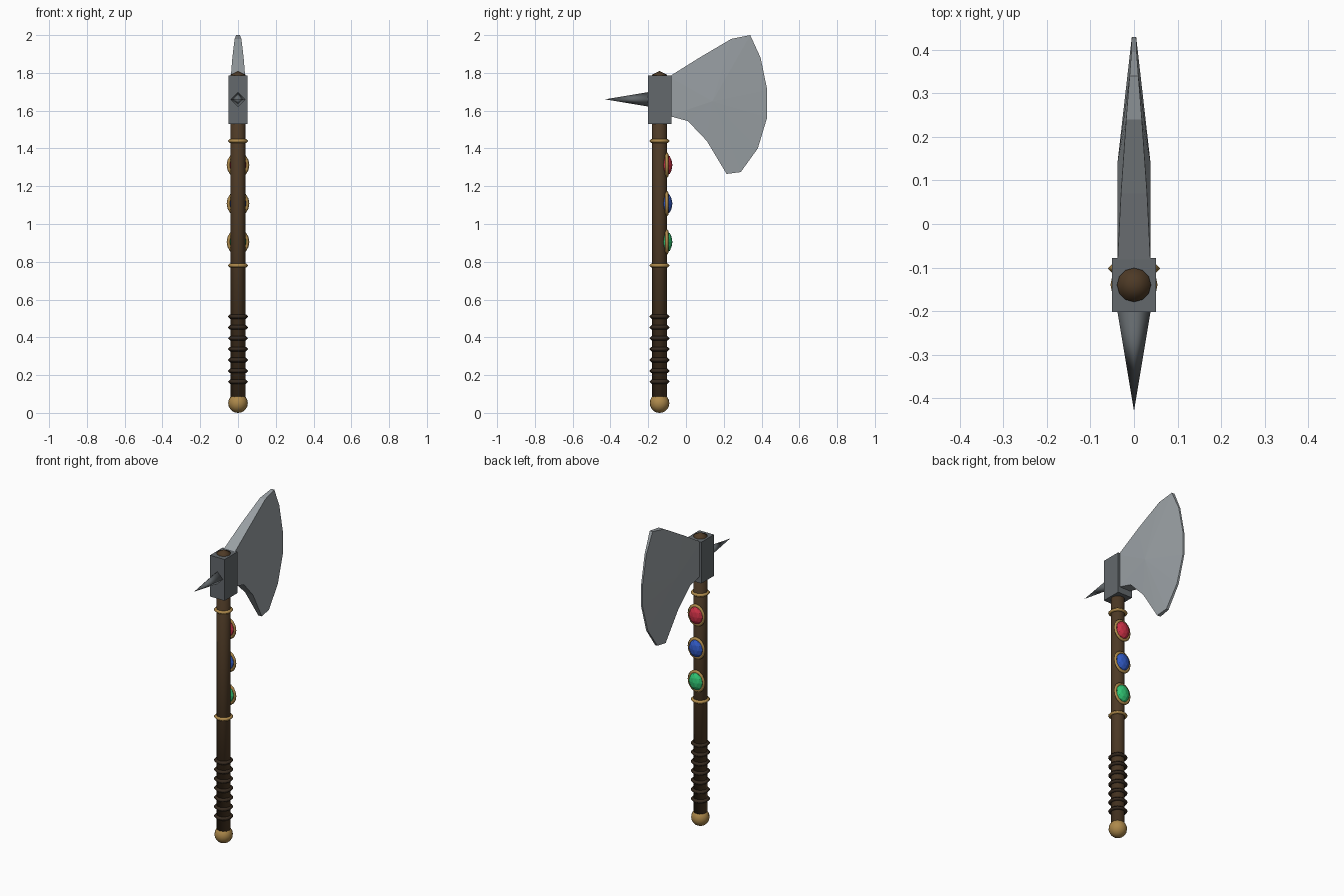
import bpy, bmesh, math

cube = bpy.data.objects.get("Cube")
if cube:
    bpy.data.objects.remove(cube, do_unlink=True)

SHAFT_Y = -0.14


def material(name, rgb):
    m = bpy.data.materials.new(name)
    m.use_nodes = True
    color = (*rgb, 1.0)
    m.diffuse_color = color
    m.node_tree.nodes["Principled BSDF"].inputs["Base Color"].default_value = color
    return m


wood = material("dark_wood", (0.075, 0.042, 0.019))
leather = material("leather", (0.035, 0.022, 0.013))
gold = material("gold", (0.42, 0.25, 0.07))
iron = material("dark_iron", (0.125, 0.14, 0.15))
steel = material("blade_steel", (0.32, 0.35, 0.37))
ruby = material("red_gem", (0.6, 0.03, 0.06))
sapphire = material("blue_gem", (0.03, 0.1, 0.55))
emerald = material("green_gem", (0.03, 0.55, 0.17))


def finish(name, mat, smooth=True):
    ob = bpy.context.object
    ob.name = name
    ob.data.materials.append(mat)
    if smooth:
        bpy.ops.object.shade_smooth()
    else:
        bpy.ops.object.shade_flat()
    return ob


def ring(name, mat, z, major, minor):
    bpy.ops.mesh.primitive_torus_add(major_segments=16, minor_segments=4, major_radius=major,
                                     minor_radius=minor, location=(0, SHAFT_Y, z))
    return finish(name, mat)


# Shaft with a slightly peaked top
bpy.ops.mesh.primitive_cylinder_add(vertices=12, radius=0.039, depth=1.74,
                                    end_fill_type='TRIFAN', location=(0, SHAFT_Y, 0.92))
shaft = finish("shaft", wood)
for v in shaft.data.vertices:
    if v.co.z > 0 and v.co.xy.length < 0.01:
        v.co.z += 0.02

# Pommel, grip wraps and gold bands
bpy.ops.mesh.primitive_uv_sphere_add(segments=16, ring_count=10, radius=0.052,
                                     location=(0, SHAFT_Y, 0.052))
finish("pommel", gold)
for i in range(7):
    ring(f"grip_wrap_{i + 1}", leather, 0.165 + i * 0.0575, 0.042, 0.012)
ring("lower_band", gold, 0.78, 0.043, 0.011)
ring("upper_band", gold, 1.44, 0.043, 0.011)

# Gems in gold settings along the back of the shaft
for name, mat, z in (("green", emerald, 0.905), ("blue", sapphire, 1.108), ("red", ruby, 1.312)):
    bpy.ops.mesh.primitive_torus_add(major_segments=16, minor_segments=4, major_radius=0.05,
                                     minor_radius=0.01, location=(0, -0.102, z),
                                     rotation=(math.pi / 2, 0, 0))
    setting = finish(f"{name}_gem_setting", gold)
    setting.scale = (1, 1.15, 1)
    bpy.ops.mesh.primitive_ico_sphere_add(subdivisions=2, radius=1, location=(0, -0.1, z))
    gem = finish(f"{name}_gem", mat, smooth=False)
    gem.scale = (0.046, 0.028, 0.055)

# Head block
bpy.ops.mesh.primitive_cube_add(size=1, location=(0, SHAFT_Y, 1.658))
block = finish("head_block", iron, smooth=False)
block.scale = (0.1, 0.124, 0.255)

# Four-sided spike pointing forward
bpy.ops.mesh.primitive_cone_add(vertices=4, radius1=0.04, depth=0.24,
                                location=(0, -0.31, 1.66), rotation=(math.pi / 2, 0, 0))
finish("spike", iron)

# Blade: outline points are (y, z, half thickness), swelling to a central ridge point
outline = [(-0.09, 1.78, 0.038), (0.07, 1.88, 0.03), (0.24, 1.98, 0.018), (0.34, 2.0, 0.01),
           (0.395, 1.88, 0.006), (0.43, 1.71, 0.005), (0.43, 1.565, 0.005), (0.38, 1.4, 0.006),
           (0.29, 1.275, 0.008), (0.215, 1.265, 0.012), (0.11, 1.44, 0.026),
           (0.01, 1.545, 0.034), (-0.09, 1.572, 0.038)]
bm = bmesh.new()
sides = []
for s in (-1, 1):
    rim = [bm.verts.new((s * t, y, z)) for y, z, t in outline]
    peak = bm.verts.new((s * 0.038, 0.14, 1.65))
    for i, v in enumerate(rim):
        bm.faces.new((v, rim[i - 1], peak))
    sides.append(rim)
for i in range(len(outline)):
    bm.faces.new((sides[0][i - 1], sides[0][i], sides[1][i], sides[1][i - 1]))
bmesh.ops.recalc_face_normals(bm, faces=bm.faces)
mesh = bpy.data.meshes.new("blade")
bm.to_mesh(mesh)
bm.free()
mesh.materials.append(steel)
blade = bpy.data.objects.new("blade", mesh)
bpy.context.collection.objects.link(blade)
